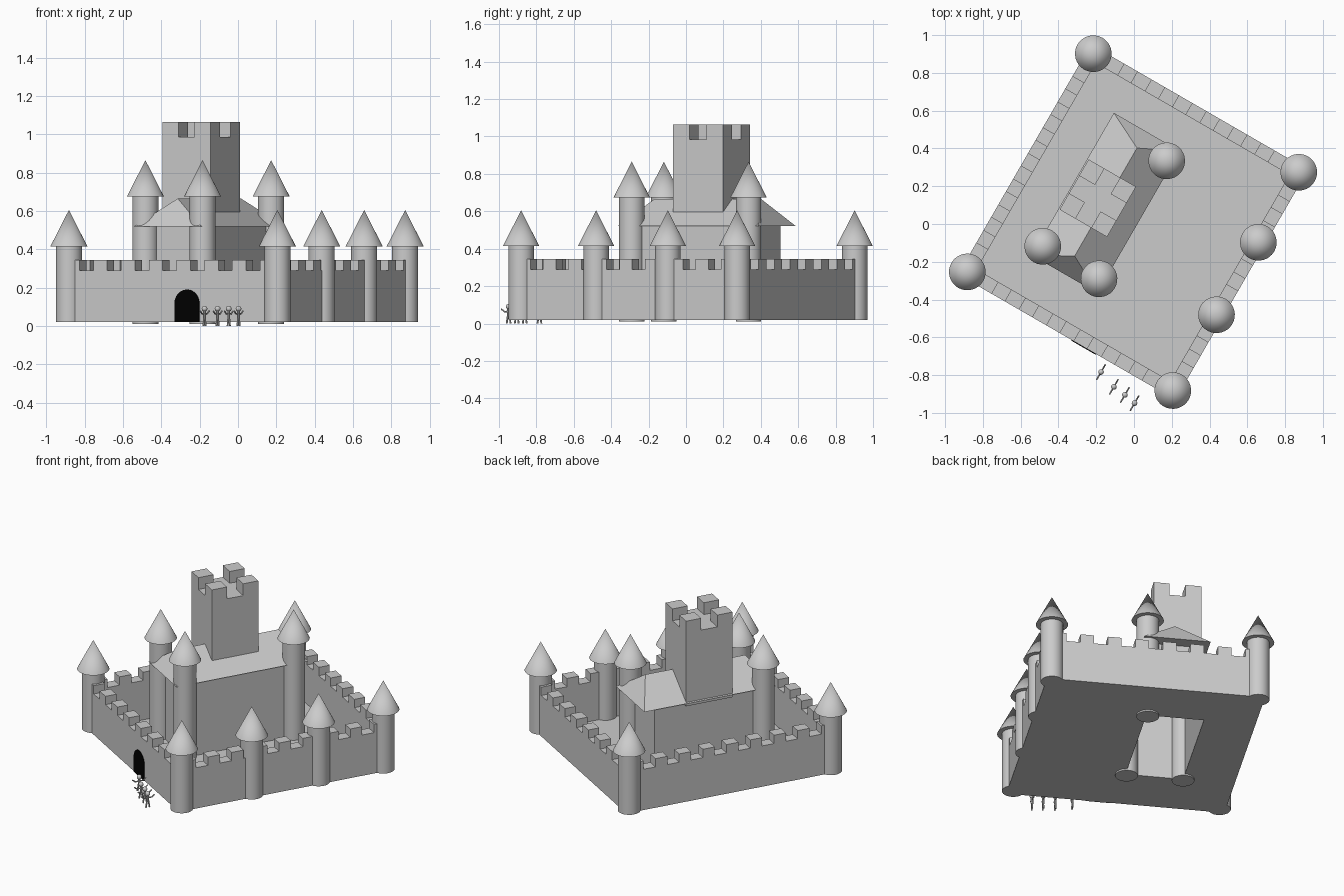
import bpy, bmesh, math
from mathutils import Matrix, Vector

if "Cube" in bpy.data.objects:
    bpy.data.objects.remove(bpy.data.objects["Cube"])

# The castle is laid out in its own square frame, then turned 30 degrees
PLACE = Matrix.Translation((-0.005, 0.01, 0)) @ Matrix.Rotation(math.radians(-30), 4, 'Z')


def material(name, c):
    m = bpy.data.materials.new(name)
    m.diffuse_color = (c, c, c, 1)
    m.use_nodes = True
    m.node_tree.nodes["Principled BSDF"].inputs["Base Color"].default_value = m.diffuse_color
    return m


STONE = material("stone grey", 0.6)
BLACK = material("gate black", 0.0)


def finish(bm, name, mat=STONE, smooth=False):
    bm.transform(PLACE)
    bmesh.ops.recalc_face_normals(bm, faces=bm.faces)
    me = bpy.data.meshes.new(name)
    bm.to_mesh(me)
    bm.free()
    me.materials.append(mat)
    ob = bpy.data.objects.new(name, me)
    bpy.context.collection.objects.link(ob)
    if smooth:
        bpy.ops.object.select_all(action='DESELECT')
        ob.select_set(True)
        bpy.context.view_layer.objects.active = ob
        bpy.ops.object.shade_smooth_by_angle(angle=math.radians(35))
    return ob


def box(bm, x0, x1, y0, y1, z0, z1):
    m = Matrix.Translation(((x0 + x1) / 2, (y0 + y1) / 2, (z0 + z1) / 2)) @ \
        Matrix.Diagonal((x1 - x0, y1 - y0, z1 - z0, 1))
    return bmesh.ops.create_cube(bm, size=1, matrix=m)['verts']


def cone(bm, x, y, z0, z1, r0, r1, n=32):
    bmesh.ops.create_cone(bm, cap_ends=True, segments=n, radius1=r0, radius2=r1, depth=z1 - z0,
                          matrix=Matrix.Translation((x, y, (z0 + z1) / 2)))


def rod(bm, a, b, r):
    a, b = Vector(a), Vector(b)
    rot = Vector((0, 0, 1)).rotation_difference(b - a).to_matrix().to_4x4()
    bmesh.ops.create_cone(bm, cap_ends=True, segments=8, radius1=r, radius2=r,
                          depth=(b - a).length, matrix=Matrix.Translation((a + b) / 2) @ rot)


def tower(name, x, y, z0, z1):
    bm = bmesh.new()
    cone(bm, x, y, z0, z1, 0.068, 0.068)
    cone(bm, x, y, z1, z1 + 0.19, 0.097, 0)
    finish(bm, name, smooth=True)


HX, HY, T = 0.628, 0.667, 0.036      # wall centre lines and half thickness
BX0, BX1, BY0, BY1 = -0.35, 0.0, -0.35, 0.37   # hall footprint

# Outer towers and hall towers
for x, y in [(-HX, -HY), (HX, -HY), (HX, HY), (-HX, HY), (HX, 0.239), (HX, -0.204)]:
    tower("outer_tower", x, y, 0.02, 0.415)
for x, y in [(BX0, BY0), (BX1 - 0.006, BY0), (BX1 - 0.008, BY1)]:
    tower("hall_tower", x, y, 0.01, 0.675)

# Curtain walls with battlements
for s, name in [(-1, "front_wall"), (1, "back_wall")]:
    bm = bmesh.new()
    y0, y1 = s * HY - T, s * HY + T
    box(bm, -HX - T, HX + T, y0, y1, 0.02, 0.29)
    n = 15
    for i in range(0, n, 2):
        c = 2 * HX / n
        box(bm, -HX + i * c, -HX + (i + 1) * c, y0, y1, 0.29, 0.345)
    finish(bm, name)
for s, name in [(-1, "left_wall"), (1, "right_wall")]:
    bm = bmesh.new()
    x0, x1 = s * HX - T, s * HX + T
    box(bm, x0, x1, -HY + T, HY - T, 0.02, 0.29)
    n = 17
    for i in range(0, n, 2):
        c = 2 * HY / n
        box(bm, x0, x1, -HY + i * c, -HY + (i + 1) * c, 0.29, 0.345)
    finish(bm, name)

# Courtyard floor, open under the hall
bm = bmesh.new()
box(bm, -HX, BX0, -HY, HY, 0.02, 0.03)
box(bm, BX1, HX, -HY, HY, 0.02, 0.03)
box(bm, BX0, BX1, -HY, BY0, 0.02, 0.03)
box(bm, BX0, BX1, BY1, HY, 0.02, 0.03)
finish(bm, "courtyard_floor")

# Hall walls, open at the bottom
bm = bmesh.new()
box(bm, BX0, BX1, BY0, BY1, 0.02, 0.52)
low = [f for f in bm.faces if f.calc_center_median().z < 0.1]
bmesh.ops.delete(bm, geom=low, context='FACES')
finish(bm, "hall_walls")

# Hipped hall roof
bm = bmesh.new()
pts = [(-0.377, -0.42, 0.52), (0.025, -0.42, 0.52), (0.025, 0.45, 0.52), (-0.377, 0.45, 0.52),
       (-0.178, -0.31, 0.665), (-0.178, 0.35, 0.665)]
v = [bm.verts.new(p) for p in pts]
for f in [(0, 3, 2, 1), (0, 1, 4), (1, 2, 5, 4), (2, 3, 5), (3, 0, 4, 5)]:
    bm.faces.new([v[i] for i in f])
finish(bm, "hall_roof")

# Keep with four corner merlons
bm = bmesh.new()
KX0, KX1, KY0, KY1 = -0.37, -0.08, -0.137, 0.17
box(bm, KX0, KX1, KY0, KY1, 0.5, 0.985)
for x in (KX0, KX1 - 0.097):
    for y in (KY0, KY1 - 0.1):
        box(bm, x, x + 0.097, y, y + 0.1, 0.985, 1.063)
finish(bm, "keep")

# Black arched gate plate
bm = bmesh.new()
gx, gw, gy = 0.105, 0.075, -HY - T - 0.004
prof = [(gx - gw, 0.02), (gx + gw, 0.02)]
prof += [(gx + gw * math.cos(a * math.pi / 16), 0.115 + gw * math.sin(a * math.pi / 16))
         for a in range(17)]
face = bm.faces.new([bm.verts.new((x, gy, z)) for x, z in prof])
ext = bmesh.ops.extrude_face_region(bm, geom=[face])
for e in ext['geom']:
    if isinstance(e, bmesh.types.BMVert):
        e.co.y += 0.006
finish(bm, "gate", BLACK)

# Stick people queueing at the gate, arms spread
for x, y in [(0.25, -0.772), (0.348, -0.806), (0.42, -0.814), (0.486, -0.826)]:
    bm = bmesh.new()
    bmesh.ops.create_uvsphere(bm, u_segments=12, v_segments=8, radius=0.015,
                              matrix=Matrix.Translation((x, y, 0.09)))
    rod(bm, (x, y, 0.038), (x, y, 0.08), 0.008)
    for s in (-1, 1):
        rod(bm, (x, y, 0.066), (x, y + s * 0.025, 0.062), 0.004)
        rod(bm, (x, y + s * 0.025, 0.062), (x, y + s * 0.045, 0.078), 0.004)
        rod(bm, (x, y + s * 0.005, 0.042), (x, y + s * 0.012, 0.0), 0.005)
    finish(bm, "visitor", smooth=True)
